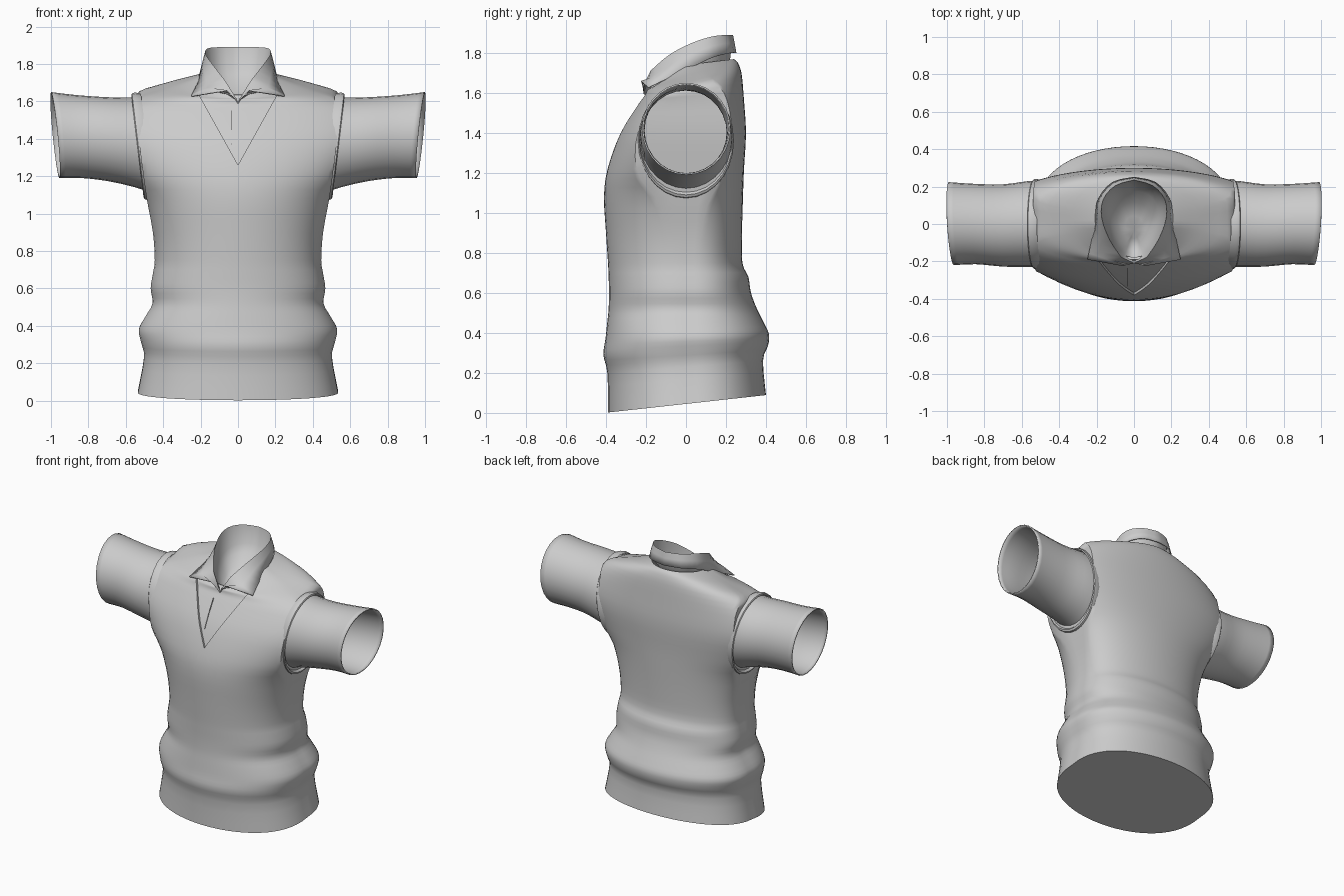
import bpy, bmesh, math
from mathutils import Vector

if "Cube" in bpy.data.objects:
    bpy.data.objects.remove(bpy.data.objects["Cube"])

grey = bpy.data.materials.new("light_grey_cloth")
grey.diffuse_color = (0.6, 0.6, 0.6, 1)
grey.use_nodes = True
grey.node_tree.nodes["Principled BSDF"].inputs["Base Color"].default_value = grey.diffuse_color


def smooth_rows(rows, n):
    """Catmull-Rom refinement of a list of number tuples."""
    out = []
    for i in range(len(rows) - 1):
        a, b = rows[max(i - 1, 0)], rows[i]
        c, d = rows[i + 1], rows[min(i + 2, len(rows) - 1)]
        for k in range(n):
            t = k / n
            out.append(tuple(0.5 * (2*q + (r-p)*t + (2*p-5*q+4*r-s)*t*t + (3*q-p-3*r+s)*t**3)
                             for p, q, r, s in zip(a, b, c, d)))
    return out + [tuple(rows[-1])]


def loft(bm, rings, closed=True):
    vs = [[bm.verts.new(p) for p in ring] for ring in rings]
    n = len(vs[0])
    for lo, hi in zip(vs, vs[1:]):
        for i in range(n if closed else n - 1):
            j = (i + 1) % n
            bm.faces.new((lo[i], lo[j], hi[j], hi[i]))
    return vs


def finish(bm, name, mirror=False, thick=0, angle=40):
    bmesh.ops.recalc_face_normals(bm, faces=bm.faces)
    me = bpy.data.meshes.new(name)
    bm.to_mesh(me)
    bm.free()
    ob = bpy.data.objects.new(name, me)
    bpy.context.collection.objects.link(ob)
    me.materials.append(grey)
    bpy.context.view_layer.objects.active = ob
    ob.select_set(True)
    bpy.ops.object.shade_smooth_by_angle(angle=math.radians(angle))
    ob.select_set(False)
    if mirror:
        m = ob.modifiers.new("mirror", 'MIRROR')
        m.use_clip = True
        m.merge_threshold = 0.0005
    if thick:
        s = ob.modifiers.new("thickness", 'SOLIDIFY')
        s.thickness, s.offset = thick, -1
    return ob


# Knitted body: height, half width, front y, back y, side flattening, front tilt, back tilt
body = [
    (.045, .535, -.39, .40, 1.005, .11, .11),
    (.23, .502, -.393, .385, 1.005, .08, .08),
    (.31, .517, -.413, .41, 1.005, .05, .06),
    (.38, .53, -.403, .415, 1.005, .03, .03),
    (.45, .495, -.394, .39, 1.005, 0, 0),
    (.52, .457, -.387, .355, 1.005, 0, 0),
    (.60, .467, -.385, .325, 1.005, 0, 0),
    (.68, .455, -.387, .312, 1.005, 0, 0),
    (.75, .445, -.39, .282, 1.005, 0, 0),
    (.90, .455, -.40, .28, 1.01, 0, 0),
    (1.08, .488, -.41, .285, 1.05, 0, 0),
    (1.22, .508, -.392, .29, 1.22, 0, 0),
    (1.40, .53, -.328, .30, 1.38, 0, 0),
    (1.55, .533, -.245, .29, 1.28, .04, .04),
    (1.625, .53, -.215, .28, 1.07, .18, .2),
    (1.665, .41, -.21, .268, 1.02, .25, .25),
    (1.70, .29, -.20, .255, 1.01, .4, .22),
    (1.74, .185, -.19, .24, 1.01, .54, .12),
]


def body_ring(z, w, yf, yb, c, tf, tb, n=30, sides=4):
    """Full oval with its two ends cut off flat, always with the same point layout."""
    a0 = math.acos(1 / max(c, 1.002))
    arc = [a0 + (math.pi - 2 * a0) * i / n for i in range(n + 1)]
    pts = [(c * math.cos(a), math.sin(a) ** .78) for a in arc]
    s0 = math.sin(a0) ** .78
    flat = [(-1, s0 * (1 - 2 * k / sides)) for k in range(1, sides)]
    pts += flat + [(-x, -s) for x, s in pts] + [(-x, -s) for x, s in flat]
    ring = []
    for x, s in pts:
        y = .02 + (s * (yb - .02) if s > 0 else -s * (yf - .02))
        ring.append((x * w, y, z + y * (tf if y < 0 else tb)))
    return ring


bm = bmesh.new()
vs = loft(bm, [body_ring(*r) for r in smooth_rows(body, 3)])
bm.faces.new(vs[0])
bmesh.ops.recalc_face_normals(bm, faces=bm.faces)

# V neck: cut two slanted lines and sink the shirt front between them
slope = .36 / .2
for side in (1, -1):
    front = [f for f in bm.faces if f.calc_center_median().y < -.1 and f.calc_center_median().z > 1.15]
    geom = set(front)
    for f in front:
        geom.update(f.edges)
        geom.update(f.verts)
    bmesh.ops.bisect_plane(bm, geom=list(geom), dist=1e-4, plane_co=(0, 0, 1.26),
                           plane_no=(slope * side, 0, -1))
vee = []
for f in bm.faces:
    c = f.calc_center_median()
    if c.y < -.1 and c.z > 1.26 + slope * abs(c.x):
        vee.append(f)
ext = bmesh.ops.extrude_face_region(bm, geom=vee)
bmesh.ops.translate(bm, vec=(0, .014, -.004), verts=[g for g in ext['geom'] if isinstance(g, bmesh.types.BMVert)])
bmesh.ops.delete(bm, geom=[f for f in vee if f.is_valid], context='FACES')
finish(bm, "knitted_body", angle=50)

# Shirt placket seam inside the V
bm = bmesh.new()
rows = [(1.37, -.333), (1.46, -.288), (1.55, -.234)]
loft(bm, [[(-.034, y, z), (-.031, y, z), (-.031, y + .008, z), (-.034, y + .008, z)] for z, y in rows])
finish(bm, "placket_seam")


def side_ring(x, cy, cz, ry, rz, tz, ty, n=28):
    ring = []
    for i in range(n):
        a = 2 * math.pi * i / n
        y, z = ry * math.cos(a), rz * math.sin(a)
        ring.append((x + tz * z + ty * y, cy + y, cz + z))
    return ring


# Short sleeves: x, centre y, centre z, half depth, half height, tilts
sleeve = [
    (.47, 0, 1.37, .232, .262, .06, 0),
    (.56, 0, 1.38, .23, .24, .05, 0),
    (.70, -.008, 1.398, .22, .225, .04, .01),
    (.85, 0, 1.412, .215, .222, .07, .03),
    (.977, .002, 1.42, .222, .23, .095, .06),
]
bm = bmesh.new()
loft(bm, [side_ring(*r) for r in smooth_rows(sleeve, 3)])
finish(bm, "sleeves", mirror=True, thick=.008)

# Ribbed armhole bands
band = [
    (.485, 0, 1.36, .232, .280, .12, 0),
    (.515, 0, 1.36, .240, .288, .12, 0),
    (.533, 0, 1.36, .240, .283, .12, 0),
    (.538, 0, 1.362, .235, .272, .12, 0),
    (.515, 0, 1.365, .225, .255, .12, 0),
]
bm = bmesh.new()
loft(bm, [side_ring(*r) for r in band])
finish(bm, "armhole_bands", mirror=True)

# Shirt collar: stand base, fold line and outer edge, front to back
base = [(0, -.19, 1.585), (.05, -.165, 1.63), (.11, -.08, 1.68), (.15, .03, 1.72),
        (.145, .12, 1.75), (.09, .19, 1.765), (0, .215, 1.77)]
fold = [(0, -.208, 1.60), (.068, -.178, 1.71), (.13, -.085, 1.79), (.172, .03, 1.85),
        (.165, .13, 1.882), (.10, .205, 1.89), (0, .235, 1.89)]
edge = [(.06, -.225, 1.66), (.25, -.19, 1.63), (.222, -.06, 1.69), (.208, .05, 1.74),
        (.19, .14, 1.78), (.115, .225, 1.80), (0, .252, 1.80)]
base, fold, edge = ([p[0]] + smooth_rows(p[1:], 3) for p in (base, fold, edge))
mid = [Vector(f).lerp(Vector(e), .5) + Vector((0, 0, .004 if i else 0))
       for i, (f, e) in enumerate(zip(fold, edge))]
# Rounded lining that closes the neck below the stand
low = Vector((0, -.03, 1.60))
lining = [[low] * len(base)]
for t in (.3, .6, .85):
    lining.append([low.lerp(Vector(p), t) - Vector((0, 0, .05 * (1 - t) * t * 4)) for p in base])
bm = bmesh.new()
loft(bm, lining + [base, fold, mid, edge], closed=False)
bmesh.ops.remove_doubles(bm, verts=bm.verts, dist=1e-4)
finish(bm, "collar", mirror=True, thick=.006, angle=50)
